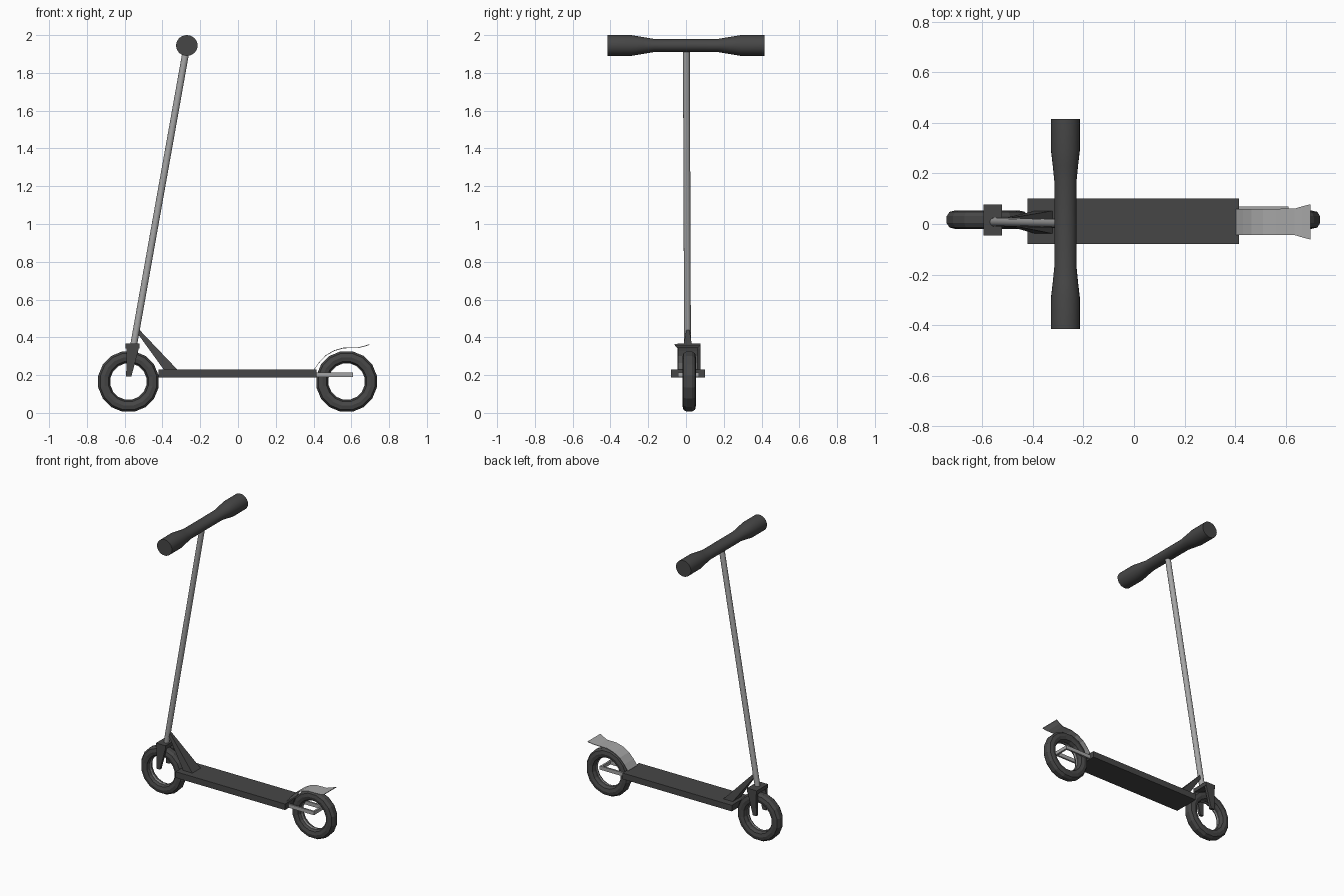
import bpy, bmesh, math
from mathutils import Vector, Matrix

if "Cube" in bpy.data.objects:
    bpy.data.objects.remove(bpy.data.objects["Cube"])

def material(name, v):
    m = bpy.data.materials.new(name)
    m.diffuse_color = (v, v, v, 1)
    m.use_nodes = True
    m.node_tree.nodes["Principled BSDF"].inputs["Base Color"].default_value = m.diffuse_color
    return m

DARK = material("charcoal", 0.062)
GREY = material("light_grey", 0.38)
YC = 0.014   # middle of the chassis in y

def make(name, bm, mat):
    bmesh.ops.recalc_face_normals(bm, faces=bm.faces)
    me = bpy.data.meshes.new(name)
    bm.to_mesh(me)
    bm.free()
    me.materials.append(mat)
    ob = bpy.data.objects.new(name, me)
    bpy.context.collection.objects.link(ob)
    return ob

def loft(name, rings, mat, closed=False):
    """Skin a list of point rings; closed joins the last ring to the first."""
    bm = bmesh.new()
    vs = [[bm.verts.new(p) for p in r] for r in rings]
    n = len(rings[0])
    for i in range(len(vs) - (0 if closed else 1)):
        a, b = vs[i], vs[(i + 1) % len(vs)]
        for j in range(n):
            k = (j + 1) % n
            bm.faces.new((a[j], a[k], b[k], b[j]))
    if not closed:
        bm.faces.new(vs[0])
        bm.faces.new(vs[-1])
    return make(name, bm, mat)

def box(name, x, y, z, mat):
    ring = lambda h: [(x[0], y[0], h), (x[1], y[0], h), (x[1], y[1], h), (x[0], y[1], h)]
    return loft(name, [ring(z[0]), ring(z[1])], mat)

def rod(name, a, b, r, mat, sides=8):
    a, b = Vector(a), Vector(b)
    q = (b - a).to_track_quat('Z', 'Y')
    ring = lambda c: [c + q @ Vector((r * math.cos(t), r * math.sin(t), 0))
                      for t in [2 * math.pi * i / sides for i in range(sides)]]
    return loft(name, [ring(a), ring(b)], mat)

def lathe_y(name, c, profile, mat, sides=16):
    """Closed (radius, y) profile spun about a y axis through c."""
    rings = []
    for i in range(sides):
        t = 2 * math.pi * (i + 0.5) / sides
        rings.append([(c[0] + r * math.cos(t), c[1] + y, c[2] + r * math.sin(t)) for r, y in profile])
    return loft(name, rings, mat, True)

def smooth(ob, angle=40):
    bpy.context.view_layer.objects.active = ob
    ob.select_set(True)
    bpy.ops.object.shade_smooth_by_angle(angle=math.radians(angle))
    ob.select_set(False)

# Wheels: tyre with rounded section and a thin inner rim
tyre = [(0.163, -0.014), (0.163, 0.014), (0.152, 0.031), (0.13, 0.036), (0.108, 0.03),
        (0.1, 0.014), (0.1, -0.014), (0.108, -0.03), (0.13, -0.036), (0.152, -0.031)]
rim = [(0.101, -0.012), (0.101, 0.0), (0.097, 0.0), (0.097, -0.012)]
for side, x in (("front", -0.58), ("rear", 0.575)):
    c = (x, 0.017, 0.166)
    lathe_y(side + "_tyre", c, tyre, DARK)
    lathe_y(side + "_rim", c, rim, GREY)

# Deck
box("deck", (-0.42, 0.415), (-0.08, 0.1), (0.188, 0.23), DARK)

# Fork: crown and two tapering legs
box("fork_crown", (-0.595, -0.522), (-0.045, 0.078), (0.342, 0.368), DARK)
for i, y in enumerate((-0.045, 0.06)):
    sec = lambda x0, x1, z: [(x0, y, z), (x1, y, z), (x1, y + 0.018, z), (x0, y + 0.018, z)]
    loft("fork_leg_%d" % i, [sec(-0.592, -0.565, 0.192), sec(-0.59, -0.524, 0.345)], DARK)

# Steering stem
smooth(rod("stem", (-0.555, 0.008, 0.345), (-0.27, 0.002, 1.945), 0.018, GREY, 16), 50)

# Brace from stem to deck
loft("brace", [
    [(-0.535, 0.002, 0.425), (-0.522, 0.002, 0.44), (-0.522, 0.018, 0.44), (-0.535, 0.018, 0.425)],
    [(-0.39, -0.038, 0.225), (-0.322, -0.038, 0.23), (-0.322, 0.052, 0.23), (-0.39, 0.052, 0.225)],
], DARK)

# Handlebar with thicker grips
rings = []
for y, rx, rz in ((-0.415, .057, .055), (-0.29, .057, .055), (-0.23, .05, .045), (-0.17, .044, .035),
                  (0.17, .044, .035), (0.23, .05, .045), (0.29, .057, .055), (0.415, .057, .055)):
    rings.append([(-0.271 + rx * math.cos(2 * math.pi * i / 24), y,
                   1.945 + rz * math.sin(2 * math.pi * i / 24)) for i in range(24)])
smooth(loft("handlebar", rings, DARK))

# Rear wheel carrier: two bars and a cross bar
for i, y in enumerate((-0.042, 0.058)):
    box("rear_bar_%d" % i, (0.41, 0.61), (y, y + 0.012), (0.19, 0.215), GREY)
box("rear_cross_bar", (0.597, 0.61), (-0.04, 0.06), (0.191, 0.214), GREY)

# Rear mudguard: thin curved strip, flared at the tail
path = [(0.403, 0.228, .052), (0.43, 0.265, .052), (0.465, 0.302, .052), (0.51, 0.328, .052),
        (0.56, 0.342, .052), (0.635, 0.343, .053), (0.665, 0.35, .062), (0.697, 0.36, .07)]
loft("rear_mudguard", [[(x, YC - 0.006 - w + 0.001, z), (x, YC - 0.006 + w, z),
                        (x, YC - 0.006 + w, z + 0.004), (x, YC - 0.005 - w, z + 0.004)]
                       for x, z, w in path], GREY)
